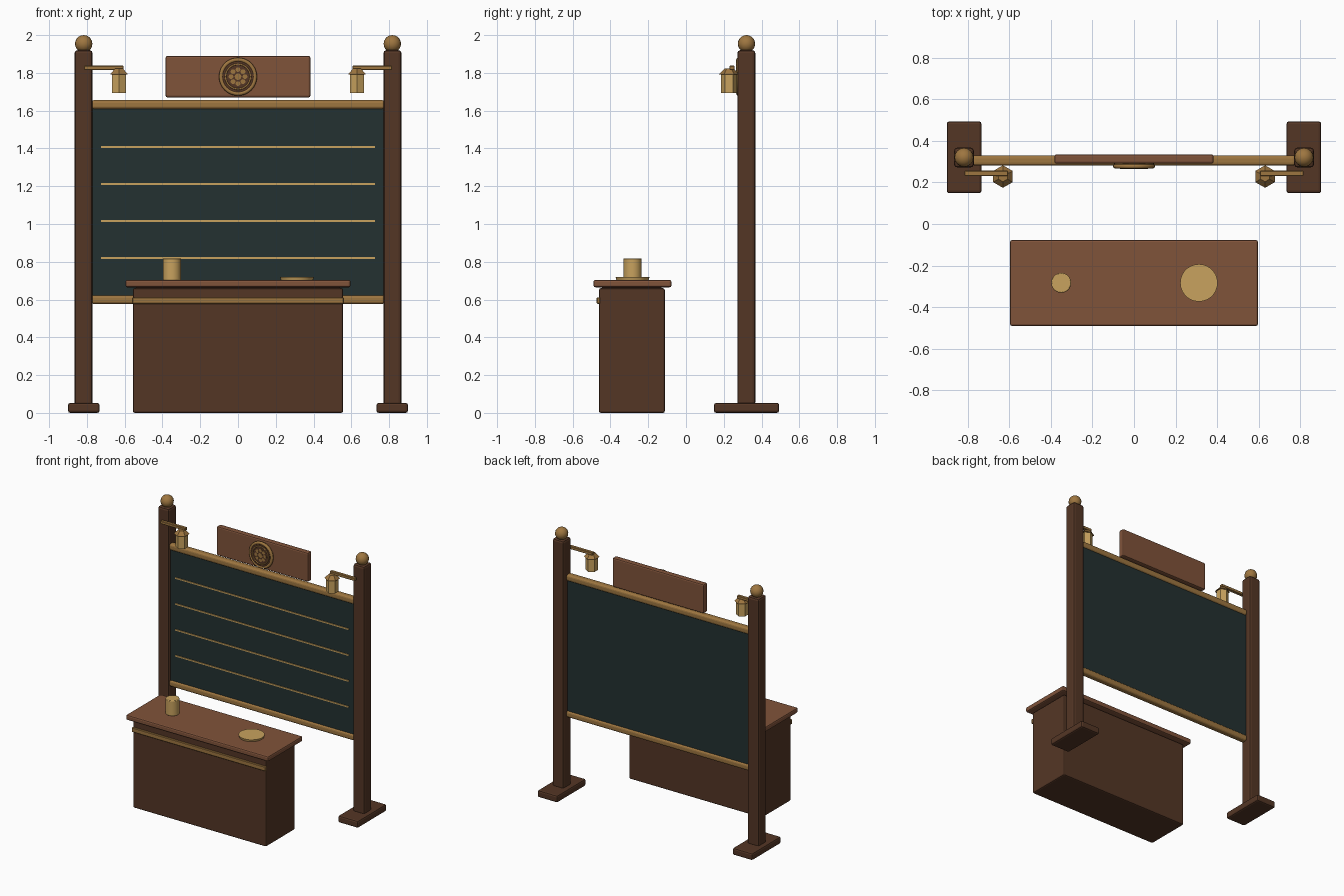
import bpy, math

if "Cube" in bpy.data.objects:
    bpy.data.objects.remove(bpy.data.objects["Cube"])


def material(name, rgb):
    m = bpy.data.materials.new(name)
    lin = [((c / 255 + 0.055) / 1.055) ** 2.4 for c in rgb]
    m.diffuse_color = (*lin, 1)
    m.use_nodes = True
    m.node_tree.nodes["Principled BSDF"].inputs["Base Color"].default_value = m.diffuse_color
    return m


DARK = material("dark wood", (84, 54, 37))
WOOD = material("mid wood", (128, 83, 58))
BRASS = material("brass", (158, 118, 64))
GOLD = material("light gold", (200, 162, 94))
SLATE = material("slate green", (35, 49, 49))


def finish(name, mat, bevel=0, segments=2):
    o = bpy.context.object
    o.name = name
    o.data.materials.append(mat)
    if bevel:
        b = o.modifiers.new("bevel", 'BEVEL')
        b.width, b.segments = bevel, segments
    return o


def box(name, mat, x, y, z, bevel=0, segments=2):
    """Box from (min, max) ranges on each axis."""
    r = (x, y, z)
    bpy.ops.mesh.primitive_cube_add(size=1, location=[(a + b) / 2 for a, b in r])
    bpy.context.object.scale = [b - a for a, b in r]
    bpy.ops.object.transform_apply(location=False, rotation=False, scale=True)
    return finish(name, mat, bevel, segments)


def prism(name, mat, loc, r1, r2, depth, sides, rot=(0, 0, 0), smooth=True, bevel=0):
    bpy.ops.mesh.primitive_cone_add(vertices=sides, radius1=r1, radius2=r2,
                                    depth=depth, location=loc, rotation=rot)
    if smooth:
        bpy.ops.object.shade_smooth_by_angle(angle=math.radians(35))
    return finish(name, mat, bevel)


def ring(name, mat, loc, major, minor):
    bpy.ops.mesh.primitive_torus_add(location=loc, rotation=(math.pi / 2, 0, 0),
                                     major_radius=major, minor_radius=minor,
                                     major_segments=32, minor_segments=8)
    bpy.ops.object.shade_smooth()
    return finish(name, mat)


# Posts, feet, finials and lanterns on both sides
for s, side in ((-1, "left"), (1, "right")):
    def span(a, b):
        return tuple(sorted((s * a, s * b)))

    box(side + "_foot", DARK, span(0.733, 0.9), (0.148, 0.493), (0.0, 0.053), 0.012)
    box(side + "_post", DARK, span(0.77, 0.865), (0.272, 0.367), (0.04, 1.92), 0.015)
    bpy.ops.mesh.primitive_uv_sphere_add(segments=16, ring_count=10, radius=0.046,
                                         location=(s * 0.817, 0.32, 1.954))
    bpy.ops.object.shade_smooth()
    finish(side + "_finial", BRASS)
    box(side + "_lantern_arm", BRASS, span(0.605, 0.815), (0.231, 0.256), (1.816, 1.838), 0.003, 1)
    prism(side + "_lantern_body", GOLD, (s * 0.63, 0.228, 1.744), 0.043, 0.043, 0.102, 6, smooth=False)
    prism(side + "_lantern_roof", BRASS, (s * 0.63, 0.228, 1.807), 0.054, 0.025, 0.03, 6, smooth=False)

# Board with ruled lines and rails
box("board", SLATE, (-0.775, 0.775), (0.290, 0.320), (0.61, 1.62))
for i in range(4):
    z = 0.82 + i * 0.196
    box("ruled_line", GOLD, (-0.725, 0.725), (0.284, 0.291), (z - 0.005, z + 0.005))
for name, z in (("lower_rail", 0.6), ("upper_rail", 1.632)):
    box(name, BRASS, (-0.777, 0.777), (0.280, 0.330), (z - 0.024, z + 0.024), 0.015, 3)

# Sign panel with round medallion
box("sign_panel", WOOD, (-0.383, 0.383), (0.290, 0.335), (1.67, 1.89), 0.01)
FRONT = (math.pi / 2, 0, 0)
prism("medallion_disc", BRASS, (0, 0.283, 1.78), 0.095, 0.095, 0.02, 32, FRONT)
prism("medallion_field", DARK, (0, 0.272, 1.78), 0.082, 0.082, 0.006, 32, FRONT)
ring("medallion_outer_ring", BRASS, (0, 0.277, 1.78), 0.09, 0.011)
ring("medallion_inner_ring", BRASS, (0, 0.270, 1.78), 0.066, 0.005)
for i in range(8):
    a = i * math.pi / 4
    prism("rosette_petal", BRASS, (0.037 * math.cos(a), 0.270, 1.78 + 0.037 * math.sin(a)),
          0.013, 0.013, 0.006, 10, FRONT)
prism("rosette_centre", BRASS, (0, 0.270, 1.78), 0.018, 0.018, 0.007, 12, FRONT)

# Counter
box("counter_body", DARK, (-0.557, 0.557), (-0.461, -0.112), (0.0, 0.66), 0.01)
box("counter_neck", DARK, (-0.54, 0.54), (-0.445, -0.13), (0.64, 0.68))
box("counter_top", WOOD, (-0.596, 0.596), (-0.49, -0.077), (0.665, 0.704), 0.01)
box("counter_trim", BRASS, (-0.561, 0.561), (-0.473, -0.455), (0.577, 0.612), 0.004, 1)

# Mug and plate on the counter
prism("mug", GOLD, (-0.35, -0.283, 0.76), 0.048, 0.048, 0.116, 20, bevel=0.004)
prism("plate", GOLD, (0.312, -0.283, 0.711), 0.085, 0.09, 0.018, 28)
